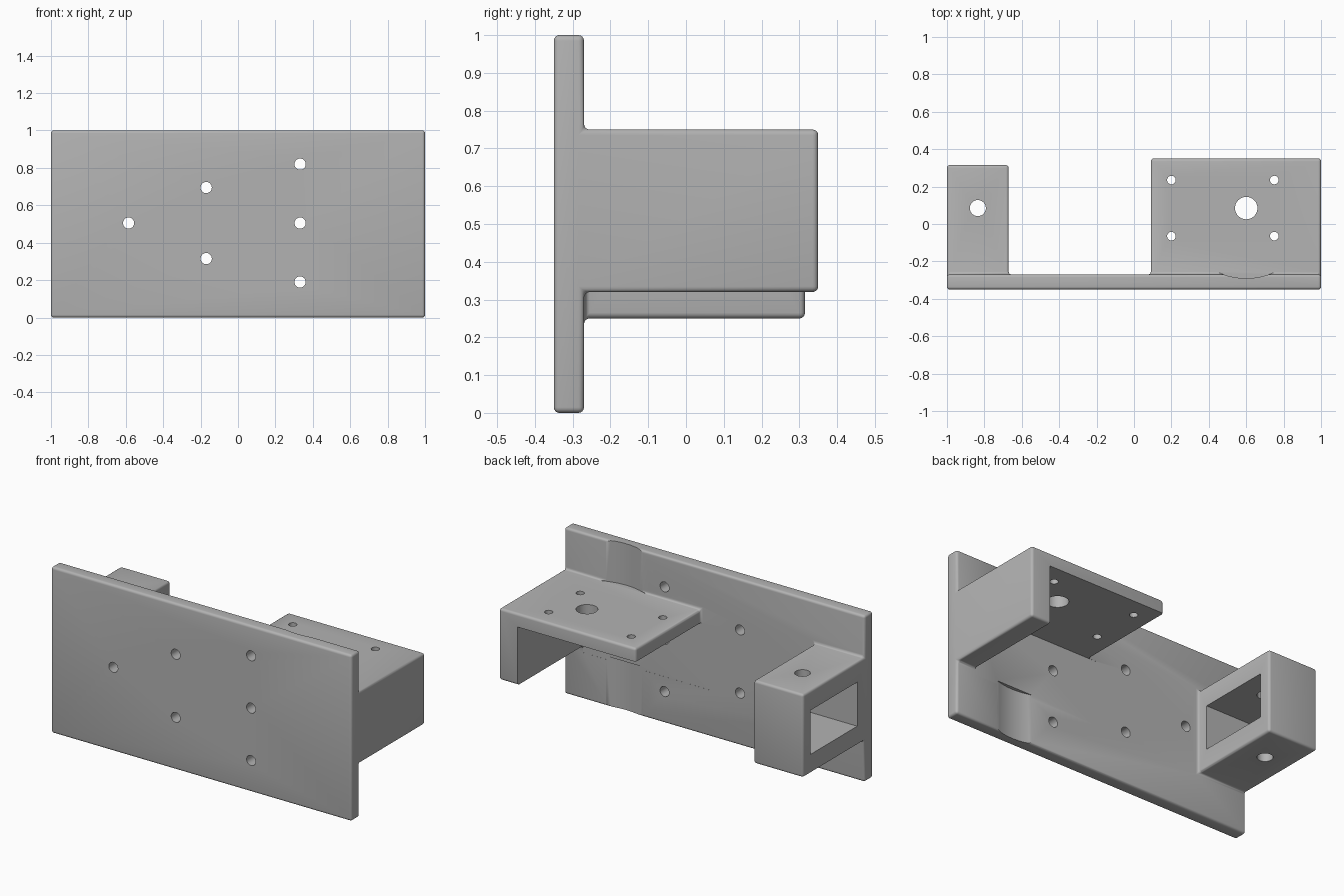
import bpy, bmesh, math
from mathutils import Matrix, Vector

if "Cube" in bpy.data.objects:
    bpy.data.objects.remove(bpy.data.objects["Cube"])

grey = bpy.data.materials.new("grey")
grey.diffuse_color = (0.45, 0.45, 0.45, 1)
grey.use_nodes = True
grey.node_tree.nodes["Principled BSDF"].inputs["Base Color"].default_value = grey.diffuse_color

PLATE_BACK = -0.27


def make_object(name, bm):
    bmesh.ops.recalc_face_normals(bm, faces=bm.faces[:])
    mesh = bpy.data.meshes.new(name)
    bm.to_mesh(mesh)
    bm.free()
    obj = bpy.data.objects.new(name, mesh)
    bpy.context.collection.objects.link(obj)
    return obj


def add_box(bm, lo, hi):
    lo, hi = Vector(lo), Vector(hi)
    bmesh.ops.create_cube(bm, size=1, matrix=Matrix.Translation((lo + hi) / 2)
                          @ Matrix.Diagonal((*(hi - lo), 1)))


def add_cylinder(bm, center, radius, depth, axis, segments=32):
    rot = Matrix.Rotation(math.pi / 2, 4, 'X') if axis == 'Y' else Matrix()
    bmesh.ops.create_cone(bm, cap_ends=True, segments=segments, radius1=radius, radius2=radius,
                          depth=depth, matrix=Matrix.Translation(center) @ rot)


# Blocks of the casting: mounting plate, motor bracket, end box
blocks = [((-1, -0.35, 0), (1, PLATE_BACK, 1)),
          ((0.09, PLATE_BACK, 0.32), (1, 0.35, 0.75)),
          ((-1, PLATE_BACK, 0.25), (-0.67, 0.315, 0.75))]
cuts = [sorted({b[i] for pair in blocks for b in pair}) for i in (0, 1, 2)]
cuts = [[b[i] for pair in blocks for b in pair] for i in (0, 1, 2)]
cuts = [sorted(set(c)) for c in cuts]


def solid(c):
    """True when the grid cell c lies inside one of the blocks."""
    if any(i < 0 or i >= len(cuts[k]) - 1 for k, i in enumerate(c)):
        return False
    mid = [(cuts[k][i] + cuts[k][i + 1]) / 2 for k, i in enumerate(c)]
    return any(all(lo[k] < mid[k] < hi[k] for k in range(3)) for lo, hi in blocks)


# One clean shell around the blocks
bm = bmesh.new()
for ix in range(len(cuts[0]) - 1):
    for iy in range(len(cuts[1]) - 1):
        for iz in range(len(cuts[2]) - 1):
            cell = (ix, iy, iz)
            if not solid(cell):
                continue
            for k in range(3):
                for step in (0, 1):
                    near = list(cell)
                    near[k] += 1 if step else -1
                    if solid(near):
                        continue
                    u, v = (k + 1) % 3, (k + 2) % 3
                    ring = []
                    for du, dv in ((0, 0), (1, 0), (1, 1), (0, 1)):
                        p = list(cell)
                        p[k] += step
                        p[u] += du
                        p[v] += dv
                        ring.append(bm.verts.new([cuts[a][p[a]] for a in range(3)]))
                    bm.faces.new(ring)
bmesh.ops.remove_doubles(bm, verts=bm.verts[:], dist=1e-5)
bmesh.ops.recalc_face_normals(bm, faces=bm.faces[:])
bmesh.ops.dissolve_limit(bm, angle_limit=0.01, verts=bm.verts[:], edges=bm.edges[:])
bracket = make_object("mounting_bracket", bm)
bracket.data.materials.append(grey)

# Rounded outer edges and filleted inner corners
bevel = bracket.modifiers.new("rounding", 'BEVEL')
bevel.width = 0.015
bevel.segments = 4
bevel.limit_method = 'ANGLE'

cutters = []

# Open space under the motor bracket, and window through the end box
bm = bmesh.new()
add_box(bm, (0.03, PLATE_BACK - 0.0005, 0.28), (0.875, 0.5, 0.67))
add_box(bm, (-1.2, -0.2, 0.365), (-0.5, 0.245, 0.63))
cutters.append(make_object("pocket_cutter", bm))

# Round motor clearance above and below the bracket
bm = bmesh.new()
for z0, z1 in ((-0.1, 0.3), (0.7505, 1.1)):
    add_cylinder(bm, (0.6, 0.085, (z0 + z1) / 2), 0.375, z1 - z0, 'Z', 96)
cutters.append(make_object("clearance_cutter", bm))

# Screw holes through the plate
bm = bmesh.new()
for x, z in ((-0.585, 0.505), (-0.17, 0.695), (-0.17, 0.315),
             (0.332, 0.82), (0.332, 0.505), (0.332, 0.19)):
    add_cylinder(bm, (x, -0.31, z), 0.03, 0.3, 'Y')
# Shaft and screw holes through the bracket top, and pin hole through the box
for x, y, r in ((0.6, 0.085, 0.06), (0.2, 0.235, 0.023), (0.75, 0.235, 0.023),
                (0.2, -0.065, 0.023), (0.75, -0.065, 0.023)):
    add_cylinder(bm, (x, y, 0.72), r, 0.3, 'Z')
add_cylinder(bm, (-0.835, 0.085, 0.5), 0.043, 0.8, 'Z')
cutters.append(make_object("hole_cutter", bm))

for cutter in cutters:
    cutter.hide_render = True
    cutter.hide_set(True)
    mod = bracket.modifiers.new(cutter.name, 'BOOLEAN')
    mod.operation = 'DIFFERENCE'
    mod.solver = 'EXACT'
    mod.object = cutter

# Apply the modifiers, drop the cutters, smooth the rounded faces
bpy.context.view_layer.objects.active = bracket
bracket.select_set(True)
for mod in list(bracket.modifiers):
    bpy.ops.object.modifier_apply(modifier=mod.name)
for cutter in cutters:
    bpy.data.objects.remove(cutter)
bpy.ops.object.shade_smooth_by_angle(angle=math.radians(30))
